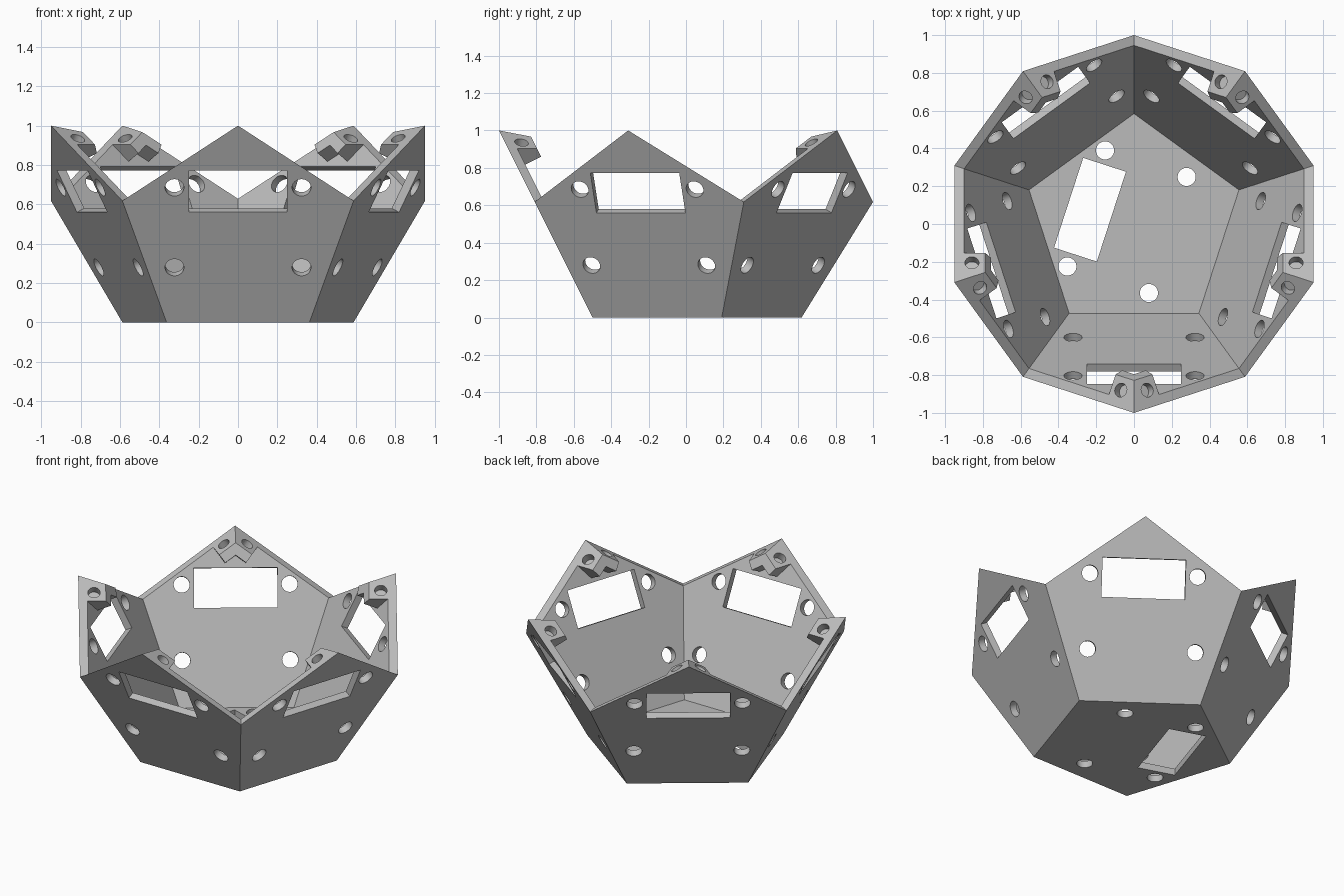
import bpy, bmesh, math
from mathutils import Matrix, Vector

cube = bpy.data.objects.get("Cube")
if cube:
    bpy.data.objects.remove(cube, do_unlink=True)

PHI = (1 + math.sqrt(5)) / 2
R_FLOOR = 1 / PHI            # floor pentagon circumradius
INR = PHI / 2                # inradius of the full solid
APOTHEM = R_FLOOR * INR      # pentagon apothem
WALL, LUG = 0.044, 0.139     # depth of wall and of corner lugs
CENTRE = Vector((0, 0, INR))

grey = bpy.data.materials.new("plain_grey")
grey.use_nodes = True
grey.diffuse_color = (0.5, 0.5, 0.5, 1)
grey.node_tree.nodes["Principled BSDF"].inputs["Base Color"].default_value = (0.5, 0.5, 0.5, 1)


def make_object(name, bm):
    bmesh.ops.recalc_face_normals(bm, faces=bm.faces)
    mesh = bpy.data.meshes.new(name)
    bm.to_mesh(mesh)
    bm.free()
    mesh.materials.append(grey)
    obj = bpy.data.objects.new(name, mesh)
    bpy.context.collection.objects.link(obj)
    return obj


def polar(r, degrees, z):
    a = math.radians(degrees)
    return Vector((r * math.cos(a), r * math.sin(a), z))


def panel_frame(origin, v_axis, inward):
    """Panel space: x across, y from base edge to tip, z into the bowl."""
    u_axis = v_axis.cross(inward)
    m = Matrix((u_axis, v_axis, inward)).transposed().to_4x4()
    m.translation = origin
    return m


def scale_at(depth):
    return 1 - depth / INR


def add_cylinder(bm, frame, start, end, radius):
    axis = end - start
    place = Matrix.Translation((start + end) / 2) @ axis.to_track_quat('Z', 'Y').to_matrix().to_4x4()
    bmesh.ops.create_cone(bm, cap_ends=True, segments=32, radius1=radius, radius2=radius,
                          depth=axis.length, matrix=frame @ place)


def add_panel_cutters(bm, frame):
    # rectangular window and four round holes
    low, high = 0.626, 0.864
    box = Matrix.Translation((0, (low + high) / 2, 0)) @ Matrix.Diagonal((0.5, high - low, 0.14, 1))
    bmesh.ops.create_cube(bm, size=1, matrix=frame @ box)
    for u in (-0.323, 0.323):
        for v in (0.312, 0.766):
            add_cylinder(bm, frame, Vector((u, v, -0.05)), Vector((u, v, 0.06)), 0.048)


def rim_point(side, across, along, depth):
    """Point measured from the panel centre, across and along an upper rim edge."""
    c, s = math.cos(math.radians(36)), math.sin(math.radians(36))
    return Vector((side * (across * s - along * c), APOTHEM + across * c + along * s, depth))


def add_lug_holes(bm, frame):
    # blind bolt holes square to the mitred rim
    depth, tilt = 0.079, math.atan(1 / PHI)
    for side in (-1, 1):
        ends = [rim_point(side, APOTHEM * scale_at(depth) - t * math.cos(tilt), 0.241,
                          depth - t * math.sin(tilt)) for t in (-0.05, 0.05)]
        add_cylinder(bm, frame, ends[0], ends[1], 0.037)


def make_lug(name, frame):
    # chevron block under the tip of a side panel
    end, width = 0.18, 0.06
    inner = APOTHEM * scale_at(LUG) - width
    bm = bmesh.new()
    rings = []
    for depth in (WALL, LUG):
        s = scale_at(depth)
        pts = [Vector((0, APOTHEM + R_FLOOR * s, depth)),
               rim_point(1, APOTHEM * s, end, depth),
               rim_point(1, inner, end, depth),
               Vector((0, APOTHEM + inner / INR, depth)),
               rim_point(-1, inner, end, depth),
               rim_point(-1, APOTHEM * s, end, depth)]
        rings.append([bm.verts.new(frame @ p) for p in pts])
    for ring in rings:
        bm.faces.new(ring)
    for i in range(6):
        j = (i + 1) % 6
        bm.faces.new((rings[0][i], rings[0][j], rings[1][j], rings[1][i]))
    return make_object(name, bm)


def cut(obj, cutter):
    mod = obj.modifiers.new("cut", 'BOOLEAN')
    mod.operation, mod.solver, mod.object = 'DIFFERENCE', 'EXACT', cutter
    mod.use_self = True
    bpy.ops.object.select_all(action='DESELECT')
    obj.select_set(True)
    bpy.context.view_layer.objects.active = obj
    bpy.ops.object.modifier_apply(modifier=mod.name)
    bpy.ops.object.shade_smooth_by_angle(angle=math.radians(30))


# Bowl shell: floor and five pentagon walls, inner copy shrunk to the centre
angles = [-90 + 72 * k for k in range(5)]
bm = bmesh.new()
skins = []
for s in (1, scale_at(WALL)):
    def ring(r, turn, z):
        return [bm.verts.new(CENTRE + (polar(r, a + turn, z) - CENTRE) * s) for a in angles]
    base, mid, tip = ring(R_FLOOR, 36, 0), ring(1, 36, R_FLOOR), ring(1, 0, 1)
    bm.faces.new(base)
    for k in range(5):
        bm.faces.new((base[k - 1], base[k], mid[k], tip[k], mid[k - 1]))
    skins.append([v for k in range(5) for v in (tip[k], mid[k])])
for i in range(10):
    j = (i + 1) % 10
    bm.faces.new((skins[0][i], skins[0][j], skins[1][j], skins[1][i]))
shell = make_object("bowl_shell", bm)

# Panel frames
frames = []
for a in angles:
    out = polar(1, a, 0)
    up = (out + Vector((0, 0, 2))).normalized()
    inward = (Vector((0, 0, 1)) - 2 * out).normalized()
    frames.append(panel_frame(out * APOTHEM, up, inward))
floor_dir = polar(1, 162, 0)
floor_frame = panel_frame(-floor_dir * APOTHEM, floor_dir, Vector((0, 0, 1)))

# Cutters
bm = bmesh.new()
for f in frames + [floor_frame]:
    add_panel_cutters(bm, f)
openings = make_object("opening_cutter", bm)
bm = bmesh.new()
for f in frames:
    add_lug_holes(bm, f)
bolts = make_object("bolt_cutter", bm)

# Lugs and cuts
lugs = [make_lug("corner_lug_%d" % (i + 1), f) for i, f in enumerate(frames)]
cut(shell, openings)
for part in [shell] + lugs:
    cut(part, bolts)
for helper in (openings, bolts):
    helper.hide_render = True
    bpy.data.objects.remove(helper, do_unlink=True)
